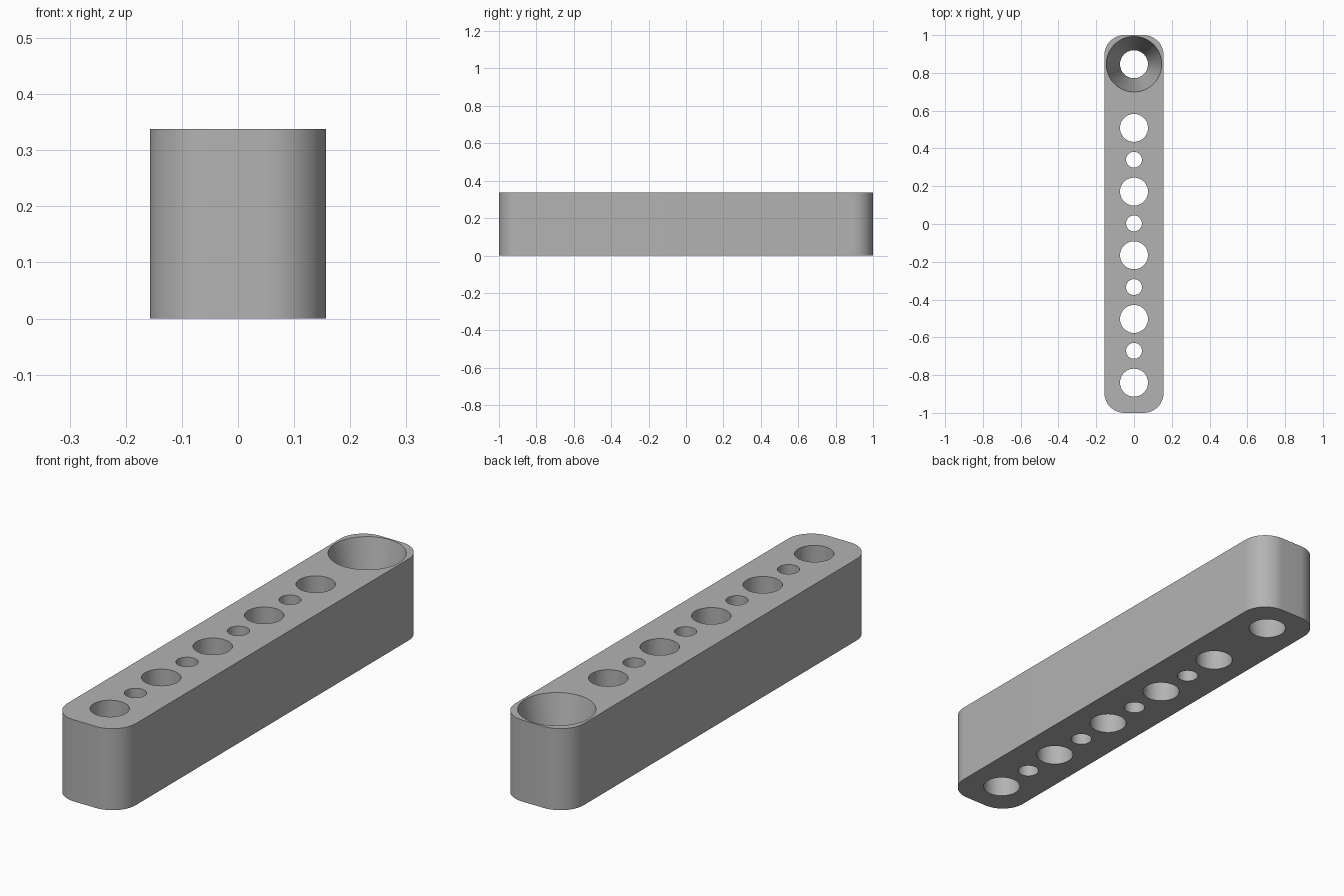
import bpy, bmesh, math

cube = bpy.data.objects.get("Cube")
if cube:
    bpy.data.objects.remove(cube, do_unlink=True)

HALF_W, HALF_L, HEIGHT, CORNER = 0.157, 1.0, 0.338, 0.107
PITCH, FIRST_Y = 0.3372, 0.846
BIG_R, SMALL_R, FUNNEL_R = 0.074, 0.042, 0.147

grey = bpy.data.materials.new("plain grey")
grey.use_nodes = True
colour = (0.45, 0.45, 0.45, 1)
grey.diffuse_color = colour
grey.node_tree.nodes["Principled BSDF"].inputs["Base Color"].default_value = colour


def make_object(name, bm):
    bmesh.ops.recalc_face_normals(bm, faces=bm.faces)
    mesh = bpy.data.meshes.new(name)
    bm.to_mesh(mesh)
    bm.free()
    mesh.materials.append(grey)
    obj = bpy.data.objects.new(name, mesh)
    bpy.context.collection.objects.link(obj)
    return obj


def add_cutter(bm, y, r_bottom, r_top):
    """Round cutter through the full height, continued past both faces."""
    extra = 0.05
    slope = (r_top - r_bottom) / HEIGHT
    made = bmesh.ops.create_cone(
        bm, cap_ends=True, segments=64, depth=HEIGHT + 2 * extra,
        radius1=r_bottom - slope * extra, radius2=r_top + slope * extra)
    bmesh.ops.translate(bm, verts=made["verts"], vec=(0, y, HEIGHT / 2))


# Beam body: rounded rectangle pulled up
bm = bmesh.new()
outline = []
steps = 16
for i, (sx, sy) in enumerate([(1, 1), (-1, 1), (-1, -1), (1, -1)]):
    for k in range(steps + 1):
        a = math.pi / 2 * (i + k / steps)
        outline.append(bm.verts.new((sx * (HALF_W - CORNER) + CORNER * math.cos(a),
                                     sy * (HALF_L - CORNER) + CORNER * math.sin(a), 0)))
base = bm.faces.new(outline)
top = bmesh.ops.extrude_face_region(bm, geom=[base], use_keep_orig=True)
bmesh.ops.translate(bm, vec=(0, 0, HEIGHT),
                    verts=[v for v in top["geom"] if isinstance(v, bmesh.types.BMVert)])
beam = make_object("beam", bm)

# Hole cutters: a funnel, then large holes with small ones between them
bm = bmesh.new()
add_cutter(bm, FIRST_Y, BIG_R, FUNNEL_R)
for i in range(1, 6):
    add_cutter(bm, FIRST_Y - i * PITCH, BIG_R, BIG_R)
    if i < 5:
        add_cutter(bm, FIRST_Y - (i + 0.5) * PITCH, SMALL_R, SMALL_R)
cutter = make_object("hole_cutter", bm)
cutter.hide_render = True

# Drill the beam
drill = beam.modifiers.new("holes", 'BOOLEAN')
drill.operation = 'DIFFERENCE'
drill.solver = 'EXACT'
drill.object = cutter
bpy.ops.object.select_all(action='DESELECT')
beam.select_set(True)
bpy.context.view_layer.objects.active = beam
bpy.ops.object.modifier_apply(modifier=drill.name)
bpy.data.objects.remove(cutter, do_unlink=True)
bpy.ops.object.shade_smooth_by_angle(angle=math.radians(30))
